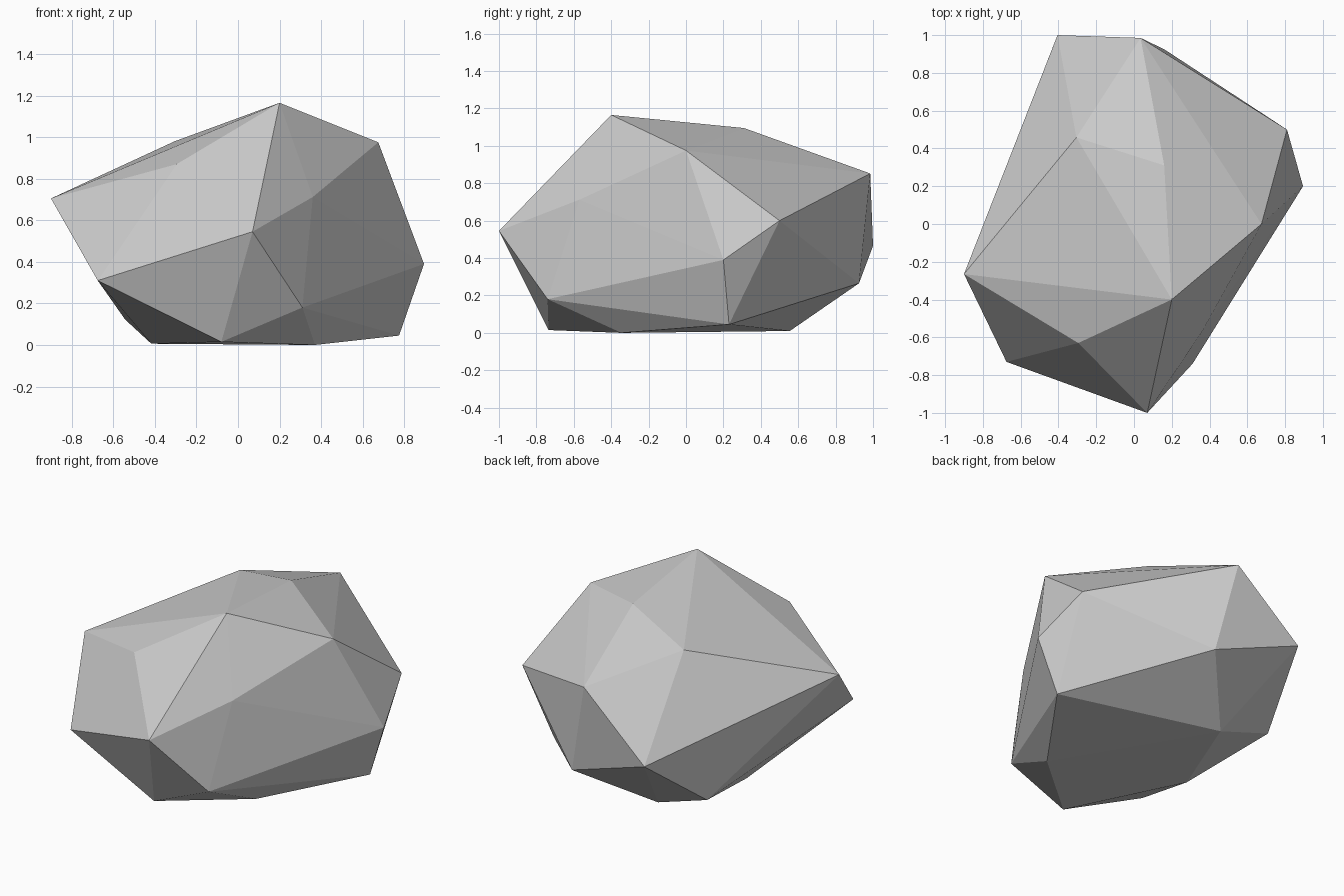
import bpy
import bmesh

# Corner points of the boulder, from the crown down to the base
crown = [(0.20, -0.40, 1.165), (0.16, 0.31, 1.095), (-0.305, 0.458, 0.98),
         (0.675, 0.0, 0.975), (-0.295, -0.63, 0.87), (0.035, 0.985, 0.852)]
middle = [(-0.90, -0.265, 0.705), (0.36, -0.57, 0.712), (0.81, 0.50, 0.60),
          (0.07, -1.0, 0.545), (-0.405, 1.0, 0.465), (0.895, 0.20, 0.39),
          (-0.675, -0.73, 0.31), (0.16, 0.925, 0.265)]
base = [(0.31, -0.74, 0.18), (-0.543, 0.562, 0.122), (0.775, 0.23, 0.045),
        (-0.08, -0.735, 0.015), (-0.19, 0.555, 0.01), (-0.417, -0.02, 0.006),
        (0.37, -0.345, 0.0)]

# Faceted stone: convex skin stretched over the corners
bm = bmesh.new()
for point in crown + middle + base:
    bm.verts.new(point)
bmesh.ops.convex_hull(bm, input=bm.verts[:])
bmesh.ops.delete(bm, geom=[v for v in bm.verts if not v.link_faces], context='VERTS')
bmesh.ops.recalc_face_normals(bm, faces=bm.faces[:])
for face in bm.faces:
    face.smooth = False

mesh = bpy.data.meshes.new("boulder")
bm.to_mesh(mesh)
bm.free()

# Plain grey stone
stone = bpy.data.materials.new("stone_grey")
stone.diffuse_color = (0.6, 0.6, 0.6, 1.0)
mesh.materials.append(stone)

boulder = bpy.data.objects.new("boulder", mesh)
bpy.context.collection.objects.link(boulder)
